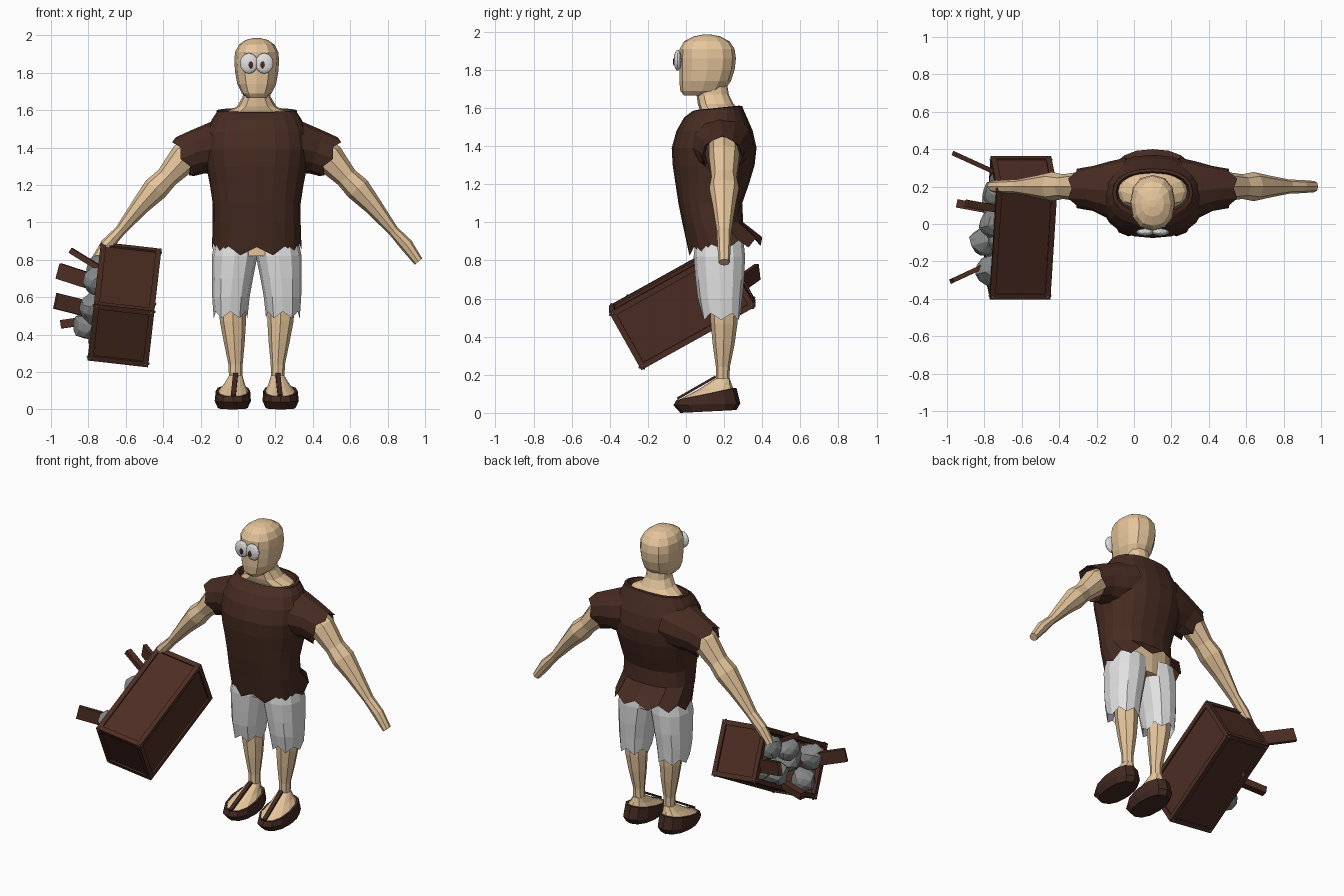
import bpy, bmesh, math, random
from mathutils import Vector, Matrix

if "Cube" in bpy.data.objects:
    bpy.data.objects.remove(bpy.data.objects["Cube"])

random.seed(4)
CX = 0.1  # body centre line


def material(name, r, g, b):
    m = bpy.data.materials.new(name)
    m.diffuse_color = (r, g, b, 1)
    m.use_nodes = True
    m.node_tree.nodes["Principled BSDF"].inputs["Base Color"].default_value = m.diffuse_color
    return m


SKIN = material("skin", .79, .56, .33)
CLOTH = material("shirt_brown", .064, .025, .016)
WOOD = material("wood_brown", .075, .027, .017)
LEATHER = material("shoe_brown", .056, .022, .015)
WHITE = material("off_white", .75, .75, .75)
STONE = material("stone_grey", .24, .25, .25)


def finish(name, bm, mat):
    bmesh.ops.recalc_face_normals(bm, faces=bm.faces)
    me = bpy.data.meshes.new(name)
    bm.to_mesh(me)
    bm.free()
    me.materials.append(mat)
    ob = bpy.data.objects.new(name, me)
    bpy.context.collection.objects.link(ob)
    return ob


def oval(x, zf, zb, hw, yf, yb, n=12, p=2.3, jag=0.0):
    """Horizontal ring; height runs from zf at the front to zb at the back."""
    pts = []
    for i in range(n):
        a = 2 * math.pi * i / n
        c, s = math.cos(a), math.sin(a)
        px = math.copysign(abs(c) ** (2 / p), c) * hw
        t = .5 + .5 * math.copysign(abs(s) ** (2 / p), s)
        z = zf + (zb - zf) * t + (jag if i % 2 else -jag)
        pts.append(Vector((x + px, yf + (yb - yf) * t, z)))
    return pts


def tube_ring(x, z, y, axis, r, ry, n=8, jag=0.0):
    """Ring across an axis lying in the xz plane."""
    d = Vector((axis[0], 0, axis[1])).normalized()
    u = Vector((-d.z, 0, d.x))
    return [Vector((x, y, z)) + u * r * math.cos(2 * math.pi * i / n)
            + Vector((0, ry * math.sin(2 * math.pi * i / n), 0))
            + d * (jag if i % 2 else -jag) for i in range(n)]


def loft(name, rings, mat, caps=(True, True)):
    bm = bmesh.new()
    vs = [[bm.verts.new(p) for p in r] for r in rings]
    n = len(vs[0])
    for a, b in zip(vs, vs[1:]):
        for i in range(n):
            j = (i + 1) % n
            bm.faces.new((a[i], a[j], b[j], b[i]))
    for on, ring in zip(caps, (vs[0], vs[-1])):
        if on:
            bm.faces.new(ring)
    return finish(name, bm, mat)


def box(name, size, matrix, mat):
    bm = bmesh.new()
    bmesh.ops.create_cube(bm, size=1, matrix=matrix @ Matrix.Diagonal((*size, 1)))
    return finish(name, bm, mat)


def ball(name, size, matrix, mat, seg=12):
    bm = bmesh.new()
    bmesh.ops.create_uvsphere(bm, u_segments=seg, v_segments=8, radius=1,
                              matrix=matrix @ Matrix.Diagonal((*size, 1)))
    return finish(name, bm, mat)


# Head and neck
loft("head", [oval(CX, z, z, w, f, b) for z, w, f, b in (
    (1.665, .05, -.01, .12), (1.69, .08, -.03, .20), (1.74, .104, -.035, .235),
    (1.80, .115, -.035, .255), (1.86, .12, -.035, .262), (1.91, .116, -.033, .255),
    (1.95, .095, -.01, .228), (1.975, .06, .04, .18), (1.985, .02, .09, .13))], SKIN)
loft("neck", [oval(CX, z, z, w, f, b) for z, w, f, b in (
    (1.54, .2, .05, .29), (1.585, .17, .075, .275), (1.62, .105, .062, .25),
    (1.67, .075, .055, .225), (1.76, .07, .055, .21))], SKIN)

# Shirt body with a rolled collar and a ragged hem
body = ((1.0, .235, -.02, .30), (1.1, .235, -.04, .295), (1.2, .25, -.055, .33),
        (1.3, .27, -.07, .36), (1.39, .28, -.075, .37), (1.48, .27, -.05, .35),
        (1.55, .24, -.01, .32))
loft("shirt", [oval(CX, .845, .90, .24, .01, .40, 20, jag=.022)]
     + [oval(CX, z, z, w, f, b, 20) for z, w, f, b in body]
     + [oval(CX, 1.58, 1.595, .215, .03, .30, 20), oval(CX, 1.585, 1.61, .215, .04, .295, 20),
        oval(CX, 1.59, 1.612, .197, .06, .28, 20), oval(CX, 1.56, 1.58, .185, .075, .27, 20)],
     CLOTH, (False, False))
loft("waist", [oval(CX, z, z, .21, .06, .29) for z in (.82, 1.06)], SKIN)

arm = ((.25, 1.43, .09, .08), (.38, 1.35, .085, .08), (.48, 1.24, .06, .066),
       (.54, 1.18, .068, .078), (.62, 1.09, .05, .06), (.73, .955, .029, .038),
       (.80, .88, .036, .035), (.865, .79, .026, .03))
shorts = ((.92, .11, .11, .05, .30), (.82, .118, .122, .04, .31), (.70, .13, .11, .05, .305),
          (.60, .138, .10, .062, .295))

for s, side in ((-1, "right"), (1, "left")):
    def X(off):
        return CX + s * off

    # Sleeve and arm
    loft(side + "_sleeve", [
        tube_ring(X(.14), 1.42, .165, (s, -.15), .15, .19, 12),
        tube_ring(X(.23), 1.395, .18, (s, -.2), .14, .155, 12),
        tube_ring(X(.32), 1.375, .19, (s, -.35), .12, .12, 12),
        tube_ring(X(.395), 1.345, .19, (s, -.5), .115, .105, 12, .014),
        tube_ring(X(.36), 1.36, .19, (s, -.5), .10, .09, 12)], CLOTH, (False, False))
    loft(side + "_arm", [tube_ring(X(o), z, .2, (s * .65, -.76), r, ry)
                         for o, z, r, ry in arm], SKIN)

    # Shorts leg with ragged cuff
    loft(side + "_shorts_leg", [oval(X(o), z, z, w, f, b) for z, o, w, f, b in shorts]
         + [oval(X(.14), .505, .505, .09, .083, .287, jag=.018),
            oval(X(.138), .56, .56, .078, .1, .27)], WHITE)

    # Lower leg, foot and shoe
    loft(side + "_leg", [oval(X(o), z, z, w, f, b, 8, 2) for z, o, w, f, b in (
        (.60, .13, .075, .125, .275), (.47, .127, .07, .13, .27),
        (.36, .12, .056, .14, .255), (.24, .113, .038, .157, .23), (.15, .112, .036, .158, .228))], SKIN)
    loft(side + "_foot", [oval(X(.125), .05, .10, .082, -.04, .255),
                          oval(X(.125), .07, .125, .08, -.035, .25),
                          oval(X(.119), .12, .15, .056, .06, .24),
                          oval(X(.112), .18, .18, .036, .155, .23)], SKIN)
    loft(side + "_shoe", [oval(X(.128), .0, .015, .08, -.03, .265),
                          oval(X(.128), .04, .05, .097, -.066, .285),
                          oval(X(.127), .068, .13, .092, -.05, .265),
                          oval(X(.126), .068, .13, .08, -.035, .248),
                          oval(X(.126), .05, .10, .08, -.035, .248)], LEATHER)
    a, b = Vector((X(.125), -.045, .075)), Vector((X(.113), .155, .19))
    rot = (b - a).to_track_quat('Y', 'Z').to_matrix().to_4x4()
    box(side + "_shoe_strap", (.026, (b - a).length, .012),
        Matrix.Translation((a + b) / 2) @ rot, LEATHER)

    # Eye with pupil
    ball(side + "_eye", (.048, .02, .055), Matrix.Translation((X(.041), -.044, 1.85)), WHITE, 16)
    ball(side + "_pupil", (.013, .005, .019), Matrix.Translation((X(.031), -.064, 1.842)), CLOTH, 10)

# Crate: open towards -x, tilted in the hand
CRATE = (Matrix.Translation((-.607, -.02, .56)) @ Matrix.Rotation(math.radians(6.5), 4, 'Y')
         @ Matrix.Rotation(math.radians(29.2), 4, 'X'))
half = Vector((.163, .343, .174))
T = .03
for ax in range(3):
    for sgn in (-1, 1):
        if ax == 0 and sgn < 0:
            continue
        size, pos = half * 2 - Vector((.02, .02, .02)), Vector()
        size[ax] = .012
        pos[ax] = sgn * (half[ax] - .016)
        box("crate_panel", size, CRATE @ Matrix.Translation(pos), WOOD)
    # frame beams along this axis
    j, k = (ax + 1) % 3, (ax + 2) % 3
    for sj in (-1, 1):
        for sk in (-1, 1):
            size, pos = Vector((T, T, T)), Vector()
            size[ax] = half[ax] * 2
            pos[j], pos[k] = sj * (half[j] - T / 2), sk * (half[k] - T / 2)
            box("crate_beam", size, CRATE @ Matrix.Translation(pos), WOOD)
# Nails on the crate corners
for i in range(8):
    c = Vector([(1 if i >> b & 1 else -1) * (half[b] - T / 2) for b in range(3)])
    for ax in range(3):
        p = c.copy()
        p[ax] = math.copysign(half[ax], c[ax])
        ball("nail", (.007, .007, .007), CRATE @ Matrix.Translation(p), STONE, 6)

# Stones in the crate
for x, y, z, r in ((-.15, .25, .06, .08), (-.16, .07, .08, .078), (-.18, -.13, -.08, .082),
                   (-.155, -.215, .075, .085), (-.13, .1, -.08, .085), (-.10, .24, -.08, .08),
                   (-.10, -.25, -.08, .075), (-.08, -.05, .03, .1)):
    bm = bmesh.new()
    bmesh.ops.create_icosphere(bm, subdivisions=2, radius=r,
                               matrix=CRATE @ Matrix.Translation((x, y, z)))
    mid = CRATE @ Vector((x, y, z))
    for v in bm.verts:
        v.co = mid + (v.co - mid) * random.uniform(.86, 1.06)
    finish("stone", bm, STONE)

# Loose planks sticking out of the crate
for tip, root, w, h in (((-.96, .375, .74), (-.62, .22, .63), .025, .085),
                        ((-.895, .11, .85), (-.62, .06, .68), .04, .03),
                        ((-.975, -.305, .58), (-.62, -.14, .49), .025, .085),
                        ((-.945, .11, .455), (-.62, .05, .50), .045, .045)):
    a, b = Vector(tip), Vector(root)
    rot = (b - a).to_track_quat('Y', 'Z').to_matrix().to_4x4()
    box("plank", (w, (b - a).length, h), Matrix.Translation((a + b) / 2) @ rot, WOOD)
